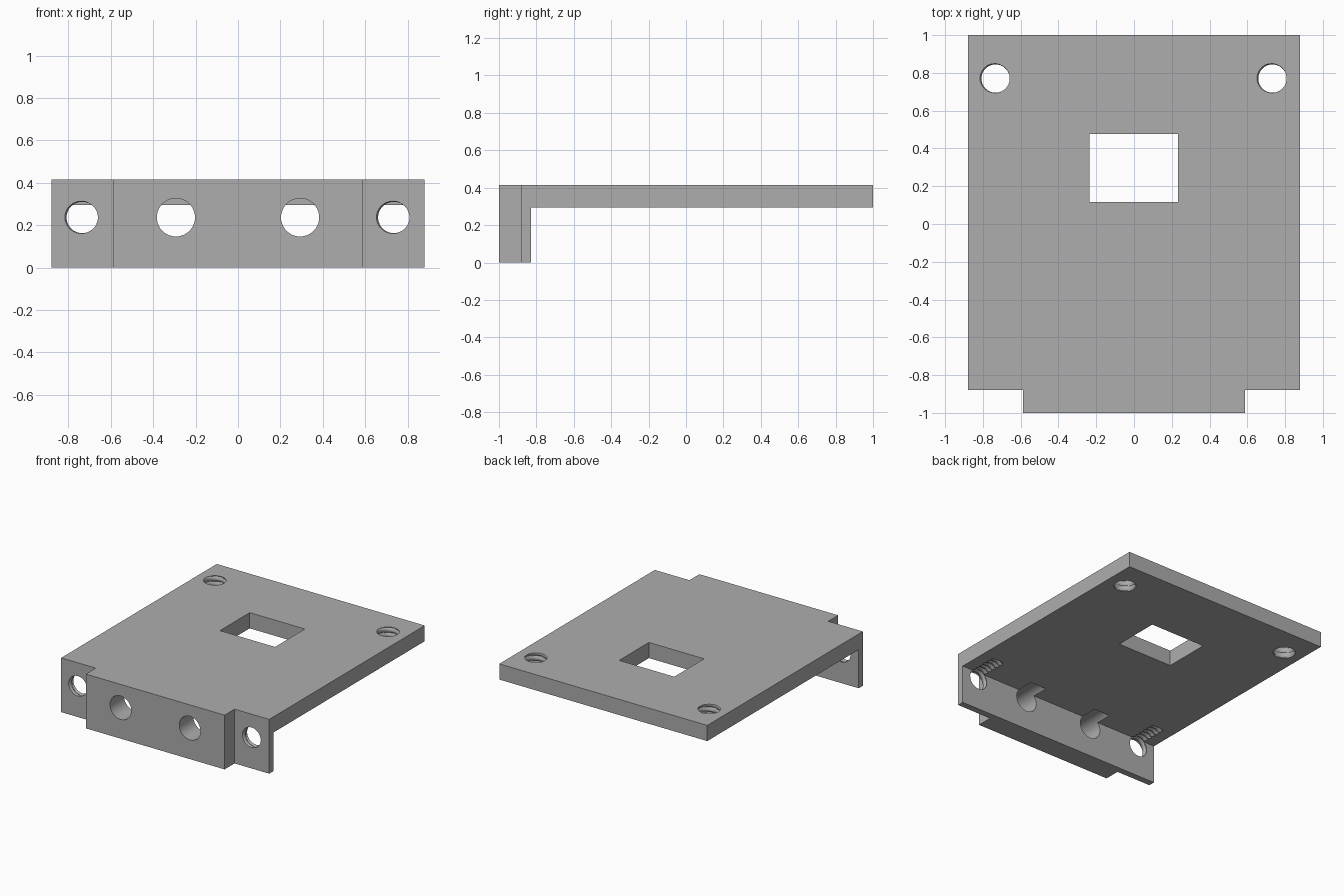
import bpy
import bmesh
import math
from mathutils import Matrix

cube = bpy.data.objects.get("Cube")
if cube:
    bpy.data.objects.remove(cube, do_unlink=True)

grey = bpy.data.materials.new("plain grey")
grey.use_nodes = True
colour = (0.42, 0.42, 0.42, 1)
grey.diffuse_color = colour
grey.node_tree.nodes["Principled BSDF"].inputs["Base Color"].default_value = colour

HALF_WIDTH = 0.88
TOP, UNDER = 0.415, 0.295
FLANGE_FRONT, FLANGE_BACK = -0.88, -0.83
HOLE_Z = 0.237


def finish(name, bm):
    bmesh.ops.recalc_face_normals(bm, faces=bm.faces)
    mesh = bpy.data.meshes.new(name)
    bm.to_mesh(mesh)
    bm.free()
    mesh.materials.append(grey)
    obj = bpy.data.objects.new(name, mesh)
    bpy.context.collection.objects.link(obj)
    return obj


def prism(name, profile, x0, x1):
    """Extrude a (y, z) outline from x0 to x1."""
    bm = bmesh.new()
    face = bm.faces.new([bm.verts.new((x0, y, z)) for y, z in profile])
    moved = bmesh.ops.extrude_face_region(bm, geom=[face])["geom"]
    verts = [v for v in moved if isinstance(v, bmesh.types.BMVert)]
    bmesh.ops.translate(bm, vec=(x1 - x0, 0, 0), verts=verts)
    return finish(name, bm)


def box(name, x, y, z):
    outline = [(y[0], z[0]), (y[1], z[0]), (y[1], z[1]), (y[0], z[1])]
    return prism(name, outline, *x)


def bore(name, length, minor, major, matrix, pitch=0.04, sides=40):
    """Closed cylinder whose radius swells along a helix when major > minor."""
    bm = bmesh.new()
    count = round(length / pitch * 6) if major > minor else 1
    rings = []
    for i in range(count + 1):
        h = length * i / count
        ring = []
        for k in range(sides):
            a = math.tau * k / sides
            phase = (h / pitch - k / sides) % 1
            swell = max(0, 1 - abs(phase - 0.5) * 3)
            r = minor + (major - minor) * swell
            ring.append(bm.verts.new((r * math.cos(a), r * math.sin(a), h)))
        rings.append(ring)
    for low, high in zip(rings, rings[1:]):
        for k in range(sides):
            n = (k + 1) % sides
            bm.faces.new((low[k], low[n], high[n], high[k]))
    bm.faces.new(rings[0])
    bm.faces.new(rings[-1])
    bm.transform(matrix)
    return finish(name, bm)


# Plate with its hanging front flange
bracket = prism("mounting_bracket", [
    (FLANGE_FRONT, 0), (FLANGE_BACK, 0), (FLANGE_BACK, UNDER),
    (1, UNDER), (1, TOP), (FLANGE_FRONT, TOP)], -HALF_WIDTH, HALF_WIDTH)

# Raised block on the flange
block = box("front_block", (-0.587, 0.587), (-1, -0.855), (0, TOP))

# Window and holes
cutters = [box("window_cutter", (-0.235, 0.232), (0.117, 0.477), (0.2, 0.5))]
to_back = Matrix.Rotation(-math.pi / 2, 4, "X")
for side in (-1, 1):
    cutters.append(bore("plate_thread_cutter", 0.2, 0.075, 0.084,
                        Matrix.Translation((side * 0.733, 0.77, 0.257))))
    cutters.append(bore("flange_thread_cutter", 0.31, 0.074, 0.083,
                        Matrix.Translation((side * 0.735, -0.92, HOLE_Z)) @ to_back))
    cutters.append(bore("block_hole_cutter", 0.35, 0.09, 0.09,
                        Matrix.Translation((side * 0.293, -1.05, HOLE_Z)) @ to_back))

for tool in [block] + cutters:
    tool.hide_render = True
    mod = bracket.modifiers.new(tool.name, "BOOLEAN")
    mod.operation = "UNION" if tool is block else "DIFFERENCE"
    mod.solver = "EXACT"
    mod.object = tool

# Bake the cuts and drop the helpers
graph = bpy.context.evaluated_depsgraph_get()
baked = bpy.data.meshes.new_from_object(bracket.evaluated_get(graph))
bracket.modifiers.clear()
bracket.data = baked
baked.materials.clear()
baked.materials.append(grey)
for face in baked.polygons:
    face.material_index = 0
for tool in [block] + cutters:
    bpy.data.objects.remove(tool, do_unlink=True)

bpy.ops.object.select_all(action="DESELECT")
bracket.select_set(True)
bpy.context.view_layer.objects.active = bracket
bpy.ops.object.shade_smooth_by_angle(angle=math.radians(30))
